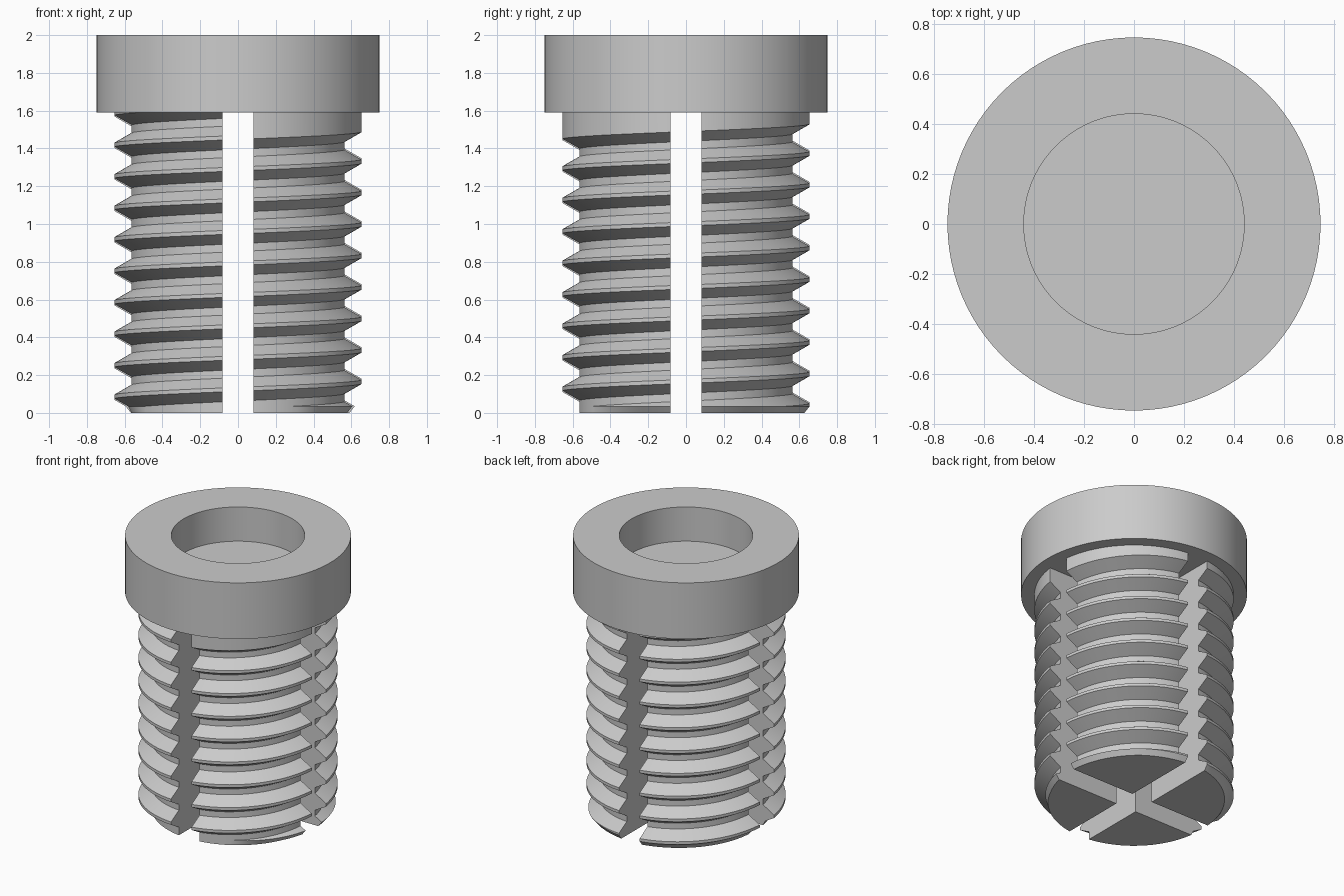
import bpy, bmesh, math
from mathutils import Vector

if "Cube" in bpy.data.objects:
    bpy.data.objects.remove(bpy.data.objects["Cube"], do_unlink=True)

PITCH = 1 / 6
CREST, ROOT = 0.66, 0.57        # thread radii
HEAD_R, BORE_R = 0.748, 0.442
HEAD_Z, FLOOR_Z, TOP_Z = 1.59, 1.75, 2.0
SLOT = PITCH / 2                # half width of the cross slots
LIP = 0.035                     # height of the tapered foot
COLS = 24                       # columns per quarter turn

grey = bpy.data.materials.new("plain_grey")
grey.use_nodes = True
grey.diffuse_color = (0.6, 0.6, 0.6, 1)
grey.node_tree.nodes["Principled BSDF"].inputs["Base Color"].default_value = grey.diffuse_color


def finish(bm, name):
    """Turn a bmesh into a shaded, coloured object."""
    bmesh.ops.recalc_face_normals(bm, faces=bm.faces)
    mesh = bpy.data.meshes.new(name)
    bm.to_mesh(mesh)
    bm.free()
    mesh.materials.append(grey)
    obj = bpy.data.objects.new(name, mesh)
    bpy.context.collection.objects.link(obj)
    bpy.ops.object.select_all(action='DESELECT')
    obj.select_set(True)
    bpy.context.view_layer.objects.active = obj
    bpy.ops.object.shade_smooth_by_angle(angle=math.radians(30))
    return obj


def slice_off(bm, point, normal):
    """Remove everything on the normal's side and cap the cut."""
    cut = bmesh.ops.bisect_plane(bm, geom=bm.verts[:] + bm.edges[:] + bm.faces[:],
                                 dist=1e-6, plane_co=point, plane_no=normal,
                                 clear_outer=True)["geom_cut"]
    edges = [e for e in cut if isinstance(e, bmesh.types.BMEdge)]
    return bmesh.ops.edgeloop_fill(bm, edges=edges)["faces"]


def thread_profile(turn):
    """Radius and height points up one side, for an angle given in turns."""
    points = []
    for n in range(-1, 9):
        centre = PITCH * (turn + 0.5 + n)
        for r, offset in ((CREST, -7 / 16), (ROOT, -1 / 8), (ROOT, 1 / 8), (CREST, 7 / 16)):
            points.append((r, centre + offset * PITCH))
    return points + [(CREST, 1.75)]


def shaft_quarter(index, name):
    bm = bmesh.new()
    low = bm.verts.new((0, 0, -0.4))
    high = bm.verts.new((0, 0, 1.75))
    columns = []
    for i in range(COLS + 1):
        turn = (index + i / COLS) / 4
        a = turn * math.tau
        columns.append([bm.verts.new((r * math.cos(a), r * math.sin(a), z))
                        for r, z in thread_profile(turn)])
    for a, b in zip(columns, columns[1:]):
        for j in range(len(a) - 1):
            bm.faces.new((a[j], b[j], b[j + 1], a[j + 1]))
        bm.faces.new((low, b[0], a[0]))
        bm.faces.new((high, a[-1], b[-1]))
    bm.faces.new([low] + columns[0] + [high])
    bm.faces.new([high] + columns[-1][::-1] + [low])
    bmesh.ops.recalc_face_normals(bm, faces=bm.faces)

    # slot walls, then the ends
    mid = (index + 0.5) * math.tau / 4
    sx, sy = math.copysign(1, math.cos(mid)), math.copysign(1, math.sin(mid))
    slice_off(bm, (sx * SLOT, 0, 0), (-sx, 0, 0))
    slice_off(bm, (0, sy * SLOT, 0), (0, -sy, 0))
    slice_off(bm, (0, 0, HEAD_Z), (0, 0, 1))
    foot = slice_off(bm, (0, 0, LIP), (0, 0, -1))

    # tapered foot
    new = bmesh.ops.extrude_face_region(bm, geom=foot)["geom"]
    bmesh.ops.delete(bm, geom=[f for f in foot if f.is_valid], context='FACES_ONLY')
    for v in (g for g in new if isinstance(g, bmesh.types.BMVert)):
        r = Vector(v.co.xy).length
        if r > 0.5:
            k = min(1, max(ROOT, r - 0.8 * LIP) / r)
            v.co.x = sx * max(abs(v.co.x) * k, SLOT)
            v.co.y = sy * max(abs(v.co.y) * k, SLOT)
        v.co.z = 0
    return finish(bm, name)


# threaded shaft in four prongs
for index, name in zip(range(-1, 3), ("front_left", "back_left", "back_right", "front_right")):
    shaft_quarter(index, "threaded_prong_" + name)

# head with a blind bore
bm = bmesh.new()
outline = ((0, FLOOR_Z), (BORE_R, FLOOR_Z), (BORE_R, TOP_Z),
           (HEAD_R, TOP_Z), (HEAD_R, HEAD_Z), (0, HEAD_Z))
verts = [bm.verts.new((r, 0, z)) for r, z in outline]
edges = [bm.edges.new(pair) for pair in zip(verts, verts[1:])]
bmesh.ops.spin(bm, geom=verts + edges, cent=(0, 0, 0), axis=(0, 0, 1),
               angle=math.tau, steps=4 * COLS)
bmesh.ops.remove_doubles(bm, verts=bm.verts, dist=1e-4)
finish(bm, "round_head")
